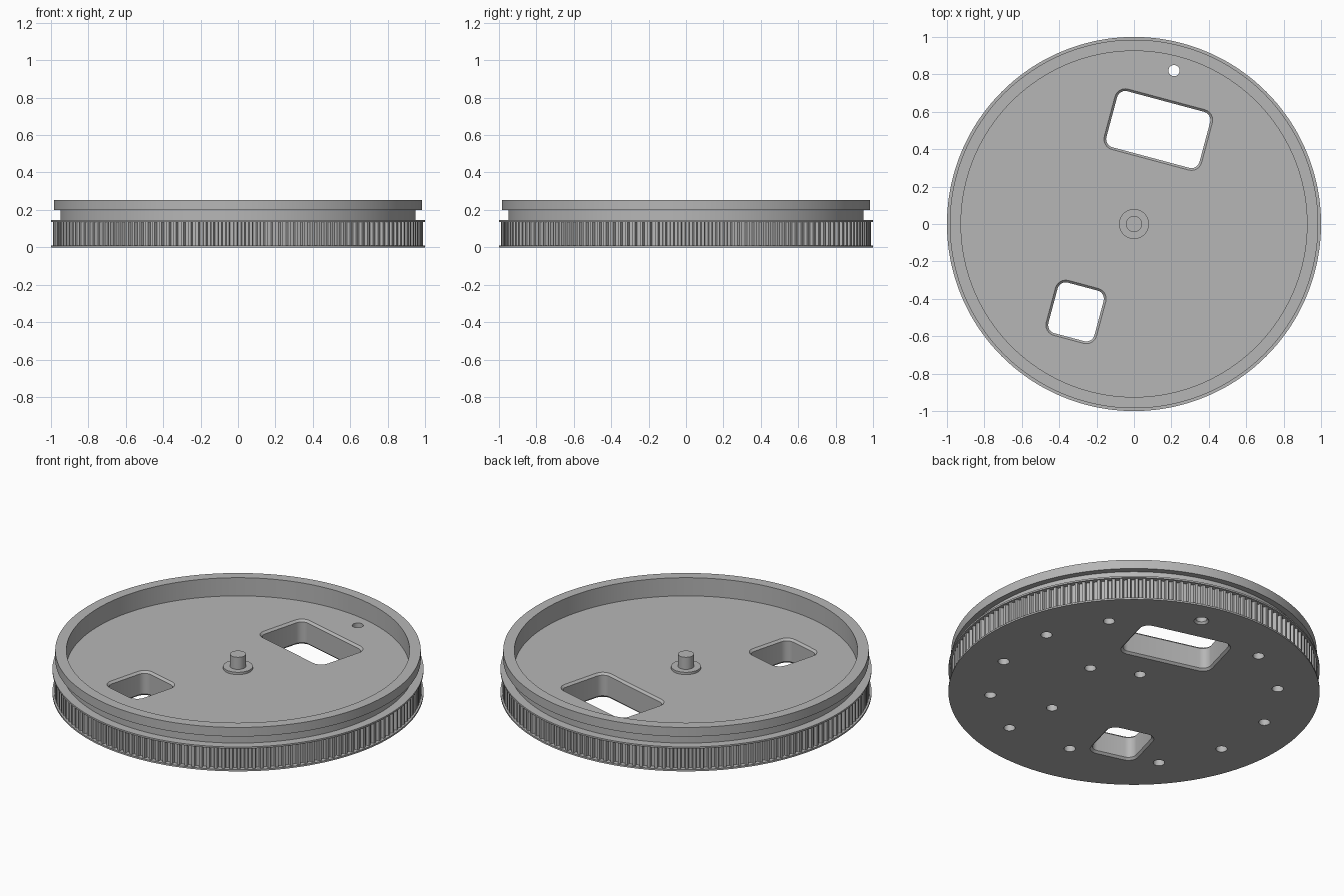
import bpy, bmesh
from math import cos, sin, pi, radians

if "Cube" in bpy.data.objects:
    bpy.data.objects.remove(bpy.data.objects["Cube"], do_unlink=True)

TEETH = 150
FLOOR = 0.146
TILT = radians(-15)

grey = bpy.data.materials.new("plain grey")
grey.use_nodes = True
grey.diffuse_color = (0.47, 0.47, 0.47, 1)
grey.node_tree.nodes["Principled BSDF"].inputs["Base Color"].default_value = grey.diffuse_color


def loft(bm, rings):
    """Skin a stack of equal closed rings and cap both ends."""
    loops = [[bm.verts.new(p) for p in ring] for ring in rings]
    n = len(loops[0])
    for a, b in zip(loops, loops[1:]):
        for i in range(n):
            j = (i + 1) % n
            bm.faces.new((a[i], a[j], b[j], b[i]))
    bm.faces.new(loops[0][::-1])
    bm.faces.new(loops[-1])


def circle(r, z, n, x=0, y=0):
    return [(x + r * cos(2 * pi * i / n), y + r * sin(2 * pi * i / n), z) for i in range(n)]


def toothed(z, n_teeth, tip=0.99, root=0.972):
    ring = []
    for i in range(n_teeth):
        for frac, r in ((0.0, tip), (0.36, tip), (0.48, root), (0.88, root)):
            a = 2 * pi * (i + frac) / n_teeth
            ring.append((r * cos(a), r * sin(a), z))
    return ring


def rounded_rect(cx, cy, w, h, grow, z, r=0.045, steps=6):
    """Rounded rectangle turned by the common tilt and grown outwards."""
    ring = []
    for k, (sx, sy) in enumerate(((1, 1), (-1, 1), (-1, -1), (1, -1))):
        for s in range(steps + 1):
            a = (k + s / steps) * pi / 2
            x = sx * (w / 2 - r) + (r + grow) * cos(a)
            y = sy * (h / 2 - r) + (r + grow) * sin(a)
            ring.append((cx + x * cos(TILT) - y * sin(TILT),
                         cy + x * sin(TILT) + y * cos(TILT), z))
    return ring


def make(name, bm, smooth=True):
    bmesh.ops.recalc_face_normals(bm, faces=bm.faces)
    me = bpy.data.meshes.new(name)
    bm.to_mesh(me)
    bm.free()
    me.materials.append(grey)
    ob = bpy.data.objects.new(name, me)
    bpy.context.collection.objects.link(ob)
    return ob


def activate(ob):
    bpy.ops.object.select_all(action='DESELECT')
    ob.select_set(True)
    bpy.context.view_layer.objects.active = ob


# Drum: flanges, toothed belt track, neck, rim and sunken floor
N = TEETH * 4
bm = bmesh.new()
loft(bm, [circle(1, 0, N), circle(1, 0.01, N),
          toothed(0.01, TEETH), toothed(0.135, TEETH),
          circle(1, 0.135, N), circle(1, 0.145, N),
          circle(0.95, 0.145, N), circle(0.95, 0.2, N),
          circle(0.985, 0.2, N), circle(0.985, 0.254, N),
          circle(0.925, 0.254, N), circle(0.925, FLOOR, N)])
drum = make("drum", bm)

# Cutter: two chamfered windows, one through hole, blind screw holes
bm = bmesh.new()
C = 0.012
for cx, cy, w, h in ((0.13, 0.505, 0.515, 0.31), (-0.31, -0.47, 0.255, 0.28)):
    loft(bm, [rounded_rect(cx, cy, w, h, g, z) for g, z in
              ((2 * C, -C), (0, C), (0, FLOOR - C), (2 * C, FLOOR + C))])
loft(bm, [circle(r, z, 32, 0.214, 0.82) for r, z in
          ((0.05, -C), (0.03, C), (0.03, FLOOR + C))])
spots = [(0.345, 0.045), (0.096, 0.165), (0.228, -0.416), (-0.128, -0.691)]
for base in (-15, 165):
    for k in range(-2, 3):
        a = radians(base + 27.5 * k)
        spots.append((0.775 * cos(a), 0.775 * sin(a)))
for x, y in spots:
    loft(bm, [circle(0.031, z, 32, x, y) for z in (-C, 0.09)])
cutter = make("hole_cutter", bm)
cutter.hide_render = True

mod = drum.modifiers.new("holes", 'BOOLEAN')
mod.operation = 'DIFFERENCE'
mod.solver = 'EXACT'
mod.object = cutter
activate(drum)
bpy.ops.object.modifier_apply(modifier=mod.name)
bpy.data.objects.remove(cutter, do_unlink=True)

# Centre pin standing on a washer
bm = bmesh.new()
loft(bm, [circle(r, z, 64) for r, z in
          ((0.08, FLOOR - 0.01), (0.08, FLOOR + 0.014),
           (0.043, FLOOR + 0.014), (0.043, 0.232))])
pin = make("centre_pin", bm)

for ob in (drum, pin):
    activate(ob)
    bpy.ops.object.shade_smooth_by_angle(angle=radians(25))
